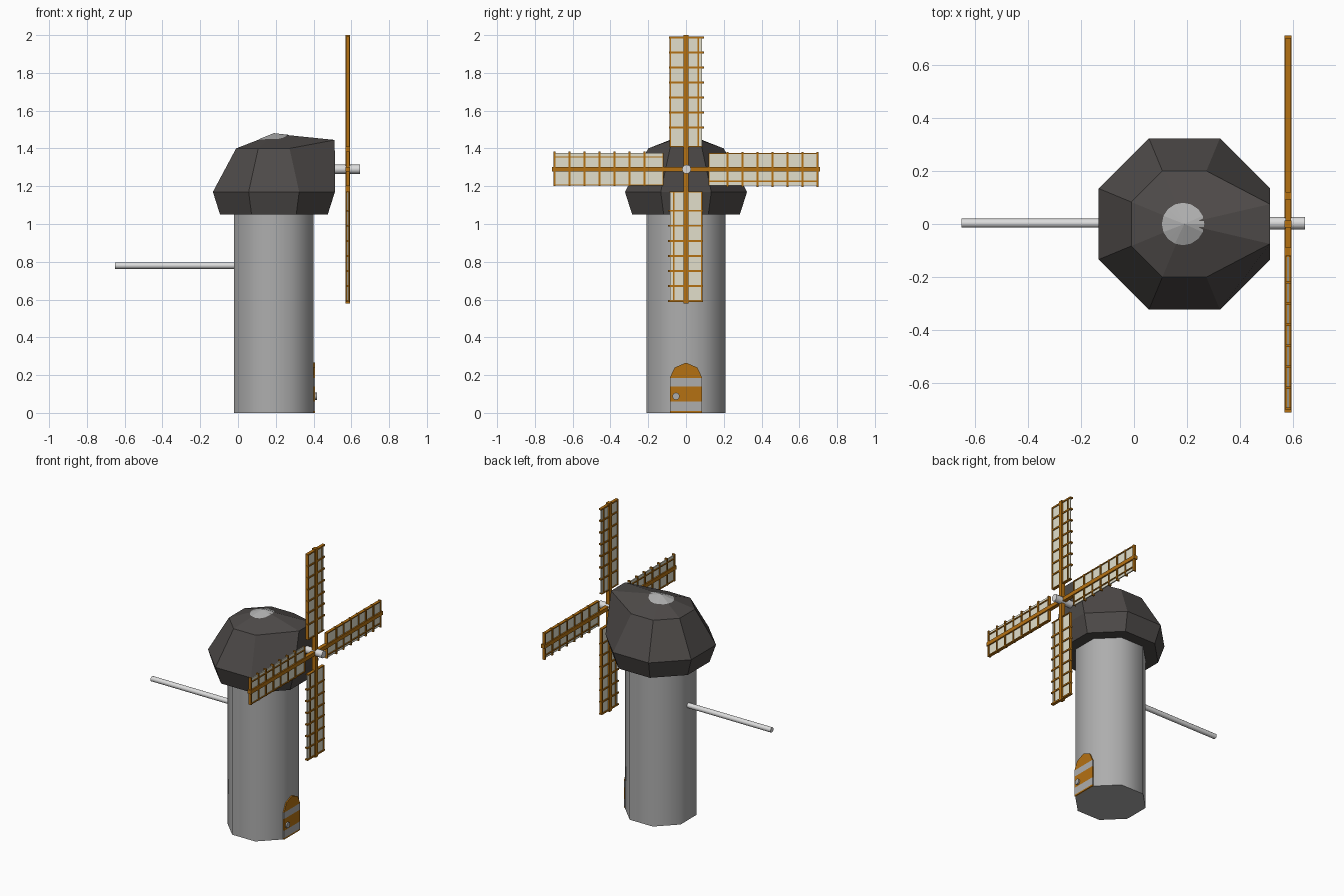
import bpy, bmesh, math
from mathutils import Vector, Matrix
from mathutils.bvhtree import BVHTree

if "Cube" in bpy.data.objects:
    bpy.data.objects.remove(bpy.data.objects["Cube"])


def material(name, rgb):
    m = bpy.data.materials.new(name)
    m.diffuse_color = (*rgb, 1)
    m.use_nodes = True
    m.node_tree.nodes["Principled BSDF"].inputs["Base Color"].default_value = m.diffuse_color
    return m


STONE = material("stone grey", (0.42, 0.42, 0.42))
PALE = material("pale grey", (0.72, 0.72, 0.72))
DARK = material("dark roof", (0.075, 0.068, 0.065))
WOOD = material("orange wood", (0.46, 0.165, 0.006))
CANVAS = material("cream canvas", (0.76, 0.74, 0.60))
CX = 0.19        # tower axis
HUB_Z = 1.29     # height of the sail hub


def finish(name, bm, *mats, smooth=None):
    bmesh.ops.recalc_face_normals(bm, faces=bm.faces)
    me = bpy.data.meshes.new(name)
    bm.to_mesh(me)
    bm.free()
    for m in mats:
        me.materials.append(m)
    ob = bpy.data.objects.new(name, me)
    bpy.context.collection.objects.link(ob)
    if smooth:
        bpy.context.view_layer.objects.active = ob
        ob.select_set(True)
        bpy.ops.object.shade_smooth_by_angle(angle=math.radians(smooth))
        ob.select_set(False)
    return ob


def octagon(bm, apothem, z):
    r = apothem / math.cos(math.pi / 8)
    return [bm.verts.new((CX + r * math.cos(a), r * math.sin(a), z))
            for a in (math.pi / 8 + i * math.pi / 4 for i in range(8))]


def bridge(bm, a, b):
    n = len(a)
    for i in range(n):
        bm.faces.new((a[i], a[(i + 1) % n], b[(i + 1) % n], b[i]))


def rod(name, x0, x1, y, z, r, mat):
    bm = bmesh.new()
    mtx = Matrix.Translation(((x0 + x1) / 2, y, z)) @ Matrix.Rotation(math.pi / 2, 4, 'Y')
    bmesh.ops.create_cone(bm, cap_ends=True, segments=12, radius1=r, radius2=r,
                          depth=x1 - x0, matrix=mtx)
    return finish(name, bm, mat, smooth=40)


# Octagonal tower
bm = bmesh.new()
low, high = octagon(bm, 0.21, 0), octagon(bm, 0.21, 1.06)
bridge(bm, low, high)
bm.faces.new(low)
bm.faces.new(high)
finish("tower", bm, STONE, smooth=50)

# Faceted cap, with the front stretched out to a vertical face
bm = bmesh.new()
rings = [octagon(bm, 0.285, 1.05), octagon(bm, 0.323, 1.17), octagon(bm, 0.20, 1.40)]
for v in (rings[2][0], rings[2][7]):
    v.co = (0.512, math.copysign(0.075, v.co.y), 1.445)
bridge(bm, rings[0], rings[1])
bridge(bm, rings[1], rings[2])
bm.faces.new(rings[0])
apex = bm.verts.new((CX, 0, 1.478))
for i in range(8):
    bm.faces.new((rings[2][i], rings[2][(i + 1) % 8], apex))
tree = BVHTree.FromBMesh(bm)
finish("cap", bm, DARK)

# Light round tip lying on the cap roof
bm = bmesh.new()
rim = []
for i in range(16):
    a = i * math.pi / 8
    x, y = CX - 0.005 + 0.08 * math.cos(a), 0.08 * math.sin(a)
    hit = tree.ray_cast(Vector((x, y, 3)), Vector((0, 0, -1)))[0]
    rim.append(bm.verts.new((x, y, hit.z + 0.002)))
top = bm.verts.new((CX, 0, 1.481))
for i in range(16):
    bm.faces.new((rim[i], rim[(i + 1) % 16], top))
finish("cap_tip", bm, STONE)

# Tail pole and sail shaft
rod("tail_pole", -0.65, 0.0, 0.003, 0.78, 0.017, PALE)
rod("sail_shaft", 0.45, 0.645, 0.003, HUB_Z, 0.024, PALE)


# Sails: u runs across the blade, v along it
def slab(bm, u0, u1, v0, v1, thick):
    size = Matrix.Diagonal((thick, u1 - u0, v1 - v0, 1))
    bmesh.ops.create_cube(bm, size=1, matrix=Matrix.Translation(
        (0, (u0 + u1) / 2, (v0 + v1) / 2)) @ size)


for k in range(4):
    turn = Matrix.Translation((0.581, 0, HUB_Z)) @ Matrix.Rotation(k * math.pi / 2, 4, 'X')
    bm = bmesh.new()
    slab(bm, -0.013, 0.013, 0, 0.71, 0.026)          # spar
    slab(bm, -0.087, -0.080, 0.118, 0.70, 0.020)     # edge rail
    slab(bm, 0.061, 0.068, 0.118, 0.70, 0.020)       # inner rail
    slab(bm, -0.087, 0.087, 0.118, 0.124, 0.020)     # inner end
    for i in range(7):                               # cross bars
        v = 0.22 + 0.0795 * i
        slab(bm, -0.09, 0.094, v - 0.005, v + 0.005, 0.020)
    bm.transform(turn)
    finish(f"sail_frame_{k + 1}", bm, WOOD)
    bm = bmesh.new()
    slab(bm, -0.085, 0.085, 0.12, 0.70, 0.008)
    bm.transform(turn)
    finish(f"sail_canvas_{k + 1}", bm, CANVAS)

# Arched door plate, cut at the stripe heights and coloured by height
half = [(0.086, 0), (0.086, 0.185), (0.06, 0.24), (0, 0.266)]
outline = half + [(-y, z) for y, z in half[-2::-1]]
bm = bmesh.new()
face = bm.faces.new([bm.verts.new((0.399, y, z)) for y, z in outline])
ext = bmesh.ops.extrude_face_region(bm, geom=[face], use_keep_orig=True)
for v in (g for g in ext["geom"] if isinstance(g, bmesh.types.BMVert)):
    v.co.x += 0.009
for z in (0.01, 0.06, 0.14, 0.184):
    bmesh.ops.bisect_plane(bm, geom=bm.verts[:] + bm.edges[:] + bm.faces[:],
                           plane_co=(0, 0, z), plane_no=(0, 0, 1))
for f in bm.faces:
    z = f.calc_center_median().z
    f.material_index = int(0.01 < z < 0.06 or 0.14 < z < 0.184)
finish("door", bm, WOOD, STONE)

# Door knob
rod("door_knob", 0.40, 0.417, -0.053, 0.088, 0.019, STONE)
